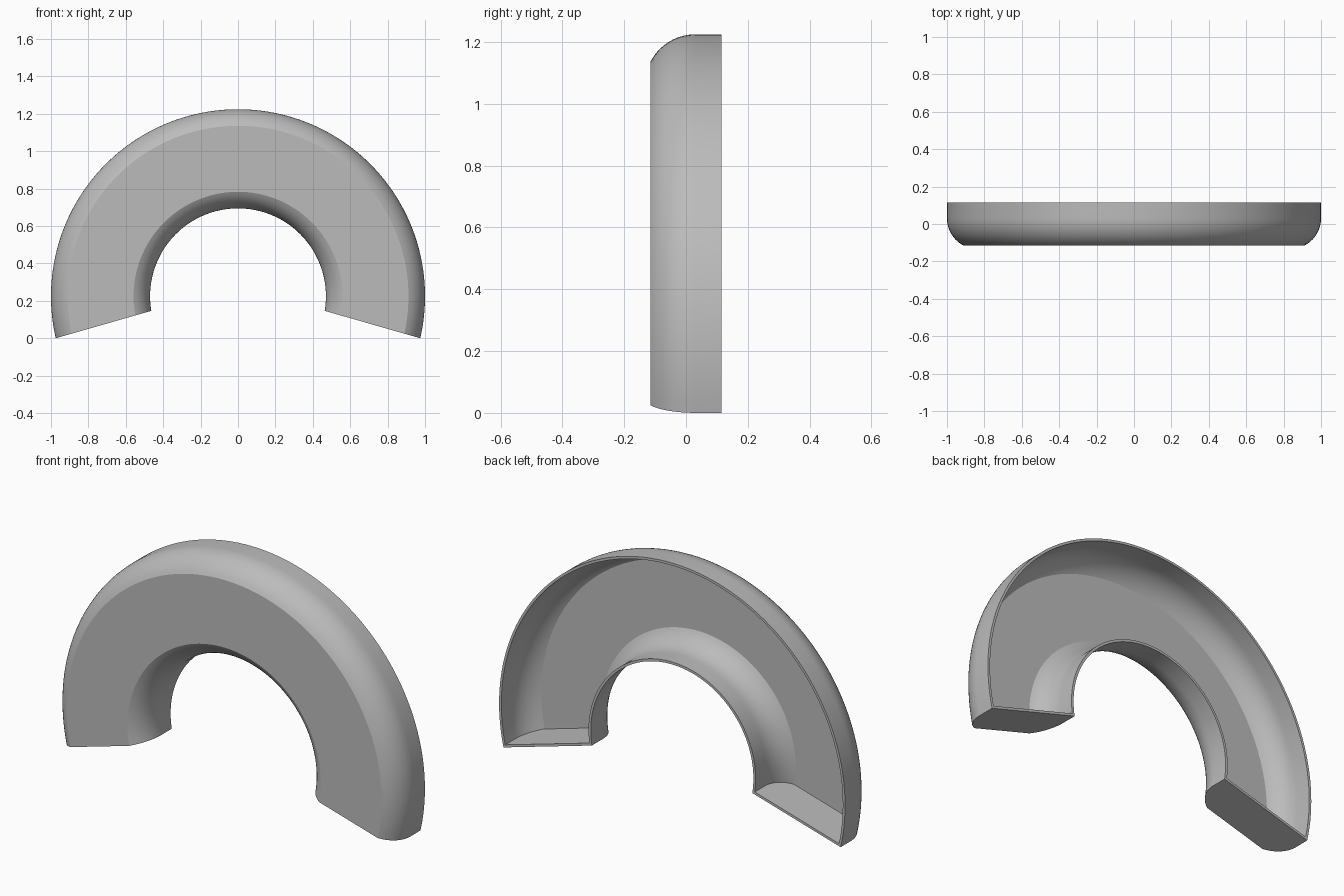
import bpy, bmesh
from math import sin, cos, asin, pi, radians, atan2, hypot

cube = bpy.data.objects.get("Cube")
if cube:
    bpy.data.objects.remove(cube)

# Dimensions of the arched shell
CENTRE_Z = 0.2245
R_IN, R_OUT = 0.47, 1.0
FRONT, BACK = -0.115, 0.115
BEND_Y, BEND_R = 0.03, 0.163      # rounded shoulder: where it ends, its radius
WALL = 0.013
TILT, OFFSET = radians(16), 0.053  # slanted end planes
STEPS, ARC = 96, 10

gray = bpy.data.materials.new("plain gray")
gray.use_nodes = True
color = (0.5, 0.5, 0.5, 1)
gray.diffuse_color = color
gray.node_tree.nodes["Principled BSDF"].inputs["Base Color"].default_value = color


def shoulder(radius, side):
    """Profile points (radius, y) from the back rim to the front face."""
    start = asin((BEND_Y - FRONT) / BEND_R)
    pts = [(radius, BACK)]
    for i in range(ARC + 1):
        a = start * i / ARC
        pts.append((radius - side * BEND_R * (1 - cos(a)), BEND_Y - BEND_R * sin(a)))
    return pts


profile = shoulder(R_IN, -1) + shoulder(R_OUT, 1)[::-1]

# Sweep the profile over the arch, stopping each ring on the slanted end planes
bm = bmesh.new()
rings = []
for r, y in profile:
    a0 = asin(OFFSET / r) - TILT
    angles = [a0 + (pi - 2 * a0) * i / STEPS for i in range(STEPS + 1)]
    rings.append([bm.verts.new((r * cos(a), y, CENTRE_Z + r * sin(a))) for a in angles])
for a, b in zip(rings, rings[1:]):
    for i in range(STEPS):
        bm.faces.new((a[i], a[i + 1], b[i + 1], b[i]))

# Flat end walls; the back stays open
for end in (0, -1):
    bm.faces.new([ring[end] for ring in rings])
bmesh.ops.recalc_face_normals(bm, faces=bm.faces)
front = max(bm.faces, key=lambda f: -f.calc_center_median().y)
if front.normal.y > 0:
    bmesh.ops.reverse_faces(bm, faces=bm.faces)

mesh = bpy.data.meshes.new("arched_shell")
bm.to_mesh(mesh)
bm.free()
mesh.materials.append(gray)
shell = bpy.data.objects.new("arched_shell", mesh)
bpy.context.collection.objects.link(shell)

# Thin wall, grown inward
wall = shell.modifiers.new("wall", 'SOLIDIFY')
wall.thickness = WALL
wall.offset = -1
wall.use_even_offset = True
wall.use_quality_normals = True

bpy.context.view_layer.objects.active = shell
shell.select_set(True)
bpy.ops.object.modifier_apply(modifier=wall.name)
bpy.ops.object.shade_smooth_by_angle(angle=radians(20))
